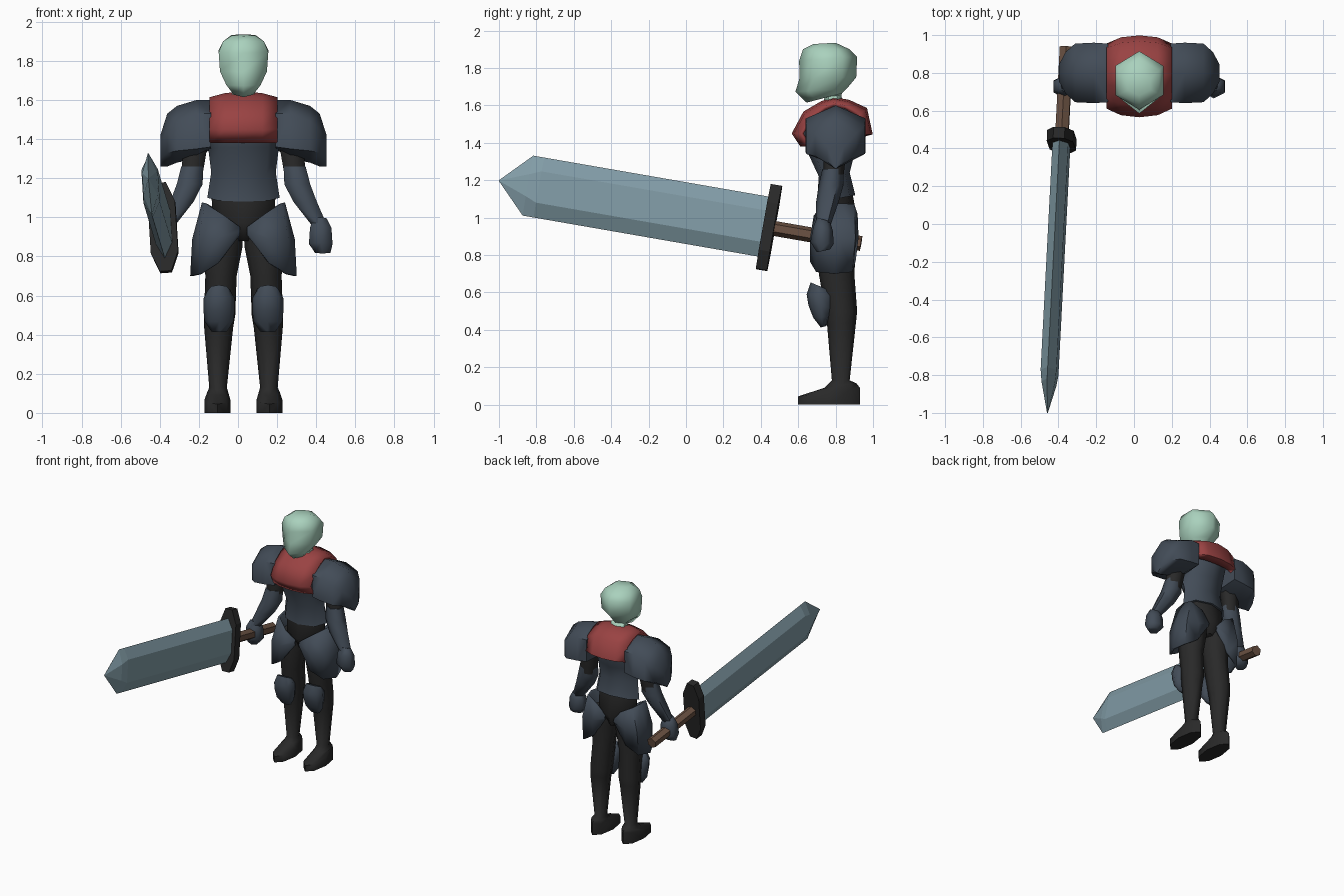
import bpy, bmesh, math
from mathutils import Vector, Matrix

if "Cube" in bpy.data.objects:
    bpy.data.objects.remove(bpy.data.objects["Cube"])

MID = 0.028  # centre line of the body (the sword shifts it off x = 0)


def material(name, rgb):
    m = bpy.data.materials.new(name)
    m.diffuse_color = (*rgb, 1)
    m.use_nodes = True
    m.node_tree.nodes["Principled BSDF"].inputs["Base Color"].default_value = m.diffuse_color
    return m


ARMOUR = material("slate armour", (0.055, 0.072, 0.096))
BLACK = material("black cloth", (0.022, 0.022, 0.022))
RED = material("red mantle", (0.32, 0.055, 0.055))
MINT = material("pale mint", (0.40, 0.64, 0.51))
STEEL = material("blue steel", (0.22, 0.33, 0.38))
BROWN = material("brown grip", (0.14, 0.08, 0.053))


def skin(name, rings, mat, closed=True, angle=65, thick=0):
    """Joins rows of points into a surface; closed rows get end caps."""
    bm = bmesh.new()
    rows = [[bm.verts.new(p) for p in r] for r in rings]
    n = len(rows[0])
    for a, b in zip(rows, rows[1:]):
        for i in range(n if closed else n - 1):
            j = (i + 1) % n
            bm.faces.new((a[i], a[j], b[j], b[i]))
    if closed:
        bm.faces.new(rows[0])
        bm.faces.new(rows[-1])
    bmesh.ops.remove_doubles(bm, verts=bm.verts, dist=0.0005)
    bmesh.ops.recalc_face_normals(bm, faces=bm.faces)
    mesh = bpy.data.meshes.new(name)
    bm.to_mesh(mesh)
    bm.free()
    ob = bpy.data.objects.new(name, mesh)
    bpy.context.collection.objects.link(ob)
    mesh.materials.append(mat)
    if thick:
        mod = ob.modifiers.new("thickness", "SOLIDIFY")
        mod.thickness = thick
        mod.offset = 0
    if angle:
        bpy.ops.object.select_all(action='DESELECT')
        ob.select_set(True)
        bpy.context.view_layer.objects.active = ob
        bpy.ops.object.shade_smooth_by_angle(angle=math.radians(angle))
    return ob


def loft(name, rows, mat, s=1, n=8, angle=65):
    """Rows: front y, front z, back y, back z, half width, centre x."""
    top = max(math.sin(2 * math.pi * i / n) for i in range(n))
    rings = []
    for fy, fz, by, bz, hw, cx in rows:
        ring = []
        for i in range(n):
            a = 2 * math.pi * i / n
            t = (1 - math.cos(a)) / 2
            x = cx + hw * math.sin(a) / top
            ring.append((MID + s * x, fy + (by - fy) * t, fz + (bz - fz) * t))
        rings.append(ring)
    return skin(name, rings, mat, angle=angle)


def limb(name, path, mat, s):
    """Path: x, y, z, radius."""
    return loft(name, [(y - r, z, y + r, z, r, x) for x, y, z, r in path], mat, s, 6)


# Head and neck
loft("head", [
    (.73, 1.56, .85, 1.56, .07, 0), (.74, 1.645, .83, 1.655, .055, 0),
    (.645, 1.615, .835, 1.665, .05, 0), (.585, 1.673, .86, 1.69, .088, 0),
    (.607, 1.745, .91, 1.75, .12, 0), (.605, 1.84, .915, 1.86, .127, 0),
    (.625, 1.90, .875, 1.90, .105, 0), (.68, 1.928, .80, 1.935, .06, 0)], MINT, n=6)

# Breastplate and pelvis
loft("breastplate", [
    (.70, 1.08, .905, 1.12, .185, 0), (.71, 1.22, .875, 1.24, .165, 0),
    (.645, 1.36, .90, 1.34, .18, 0), (.615, 1.45, .95, 1.46, .18, 0),
    (.66, 1.56, .93, 1.56, .165, 0), (.72, 1.61, .88, 1.61, .08, 0)], ARMOUR)
loft("pelvis", [
    (.73, .88, .89, .88, .05, 0), (.69, .97, .92, .97, .155, 0),
    (.71, 1.13, .89, 1.13, .165, 0)], BLACK)

# Mantle: a strip laid over the chest, neck and back
PROFILE = [(.62, 1.385), (.575, 1.45), (.635, 1.56), (.73, 1.615), (.79, 1.635),
           (.87, 1.62), (.96, 1.58), (.99, 1.45), (.94, 1.44)]
mantle = []
for x, pull, drop in ((-.17, .79, .03), (-.095, .95, .01), (0, 1, 0),
                      (.095, .95, .01), (.17, .79, .03)):
    mantle.append([(MID + x, .79 + (y - .79) * pull, z - (drop if z > 1.5 else 0))
                   for y, z in PROFILE])
skin("mantle", mantle, RED, closed=False, thick=.02)

for s, side in ((1, "left"), (-1, "right")):
    # Leg with boot
    loft(side + "_leg", [
        (.60, 0, .93, 0, .066, .133), (.60, .045, .93, .09, .066, .133),
        (.74, .09, .91, .115, .055, .132), (.78, .13, .875, .13, .045, .13),
        (.755, .42, .91, .45, .074, .127), (.745, .50, .915, .50, .08, .122),
        (.71, .70, .90, .70, .08, .115), (.70, .85, .91, .85, .10, .105),
        (.70, .98, .91, .98, .09, .09)], BLACK, s)
    # Knee guard
    loft(side + "_knee_guard", [
        (.666, .654, .77, .61, .055, .125), (.645, .59, .79, .58, .08, .125),
        (.655, .53, .79, .52, .08, .125), (.68, .466, .77, .47, .074, .125),
        (.72, .413, .75, .42, .04, .125)], ARMOUR, s)
    # Hip guard: a leaf-shaped shell wrapped round the thigh
    cols = []
    for xt, yt, zt, xb, yb, zb in (
            (.02, .70, .95, .02, .70, .91), (.10, .69, 1.01, .13, .67, .765),
            (.19, .74, 1.07, .22, .70, .71), (.205, .83, 1.075, .265, .79, .70),
            (.19, .895, 1.07, .235, .885, .71), (.10, .91, 1.02, .14, .90, .77),
            (.04, .90, .95, .04, .90, .92)):
        bulge = .02 if xt > .05 else 0
        mid = ((xt + xb) / 2 + bulge, (yt + yb) / 2 + (.01 if yt > .8 else -.01),
               (zt + zb) / 2)
        cols.append([(MID + s * x, y, z) for x, y, z in
                     ((xt, yt, zt), mid, (xb, yb, zb))])
    skin(side + "_hip_guard", cols, ARMOUR, closed=False, thick=.015)
    # Shoulder guard: arched sections from the chest outwards
    rings = []
    for x, hy, zb, zs, zt, low in ((.165, .155, 1.36, 1.53, 1.60, 1.35),
                                   (.24, .16, 1.35, 1.53, 1.60, 1.30),
                                   (.34, .155, 1.34, 1.49, 1.57, 1.28),
                                   (.39, .11, 1.33, 1.45, 1.53, 1.26),
                                   (.425, .045, 1.30, 1.38, 1.42, 1.26)):
        rings.append([(MID + s * x, .80 + dy * hy, z) for dy, z in
                      ((-1, zb), (-1, zs), (0, zt), (1, zs), (1, zb), (0, low))])
    skin(side + "_shoulder_guard", rings, ARMOUR)
    # Arm, gauntlet and fist
    limb(side + "_upper_arm", [(.235, .80, 1.45, .06), (.25, .795, 1.33, .06),
                               (.268, .785, 1.18, .052)], BLACK, s)
    limb(side + "_gauntlet", [(.262, .785, 1.26, .056), (.275, .775, 1.17, .066),
                              (.315, .755, 1.08, .06), (.385, .735, .965, .04)],
         ARMOUR, s)
    loft(side + "_fist", [
        (.70, .815, .77, .83, .04, .405), (.665, .87, .79, .86, .06, .395),
        (.68, .95, .785, .93, .055, .395), (.70, 1.0, .77, .98, .035, .39)],
        ARMOUR, s, 6)

# Sword frame: u towards the tip, v across the blade, w through it
u = Vector((-.066, -1.265, .22)).normalized()
v = (Vector((0, 0, 1)) - u * u.z).normalized()
v = Matrix.Rotation(math.radians(4), 3, u) @ v
w = u.cross(v)
if v.x > 0:
    v.x, w = v.x, w
HILT = Vector((-.383, .444, .947))


def sword_part(name, sections, mat):
    """Sections: distance along u, then (v, w) points."""
    return skin(name, [[HILT + u * d + v * a + w * b for a, b in pts]
                       for d, pts in sections], mat, angle=0)


def hexagon(edge, flat, t):
    return [(edge, 0), (flat, t), (-flat, t), (-edge, 0), (-flat, -t), (flat, -t)]


# Blade with bevelled edges and a pointed end
sword_part("blade", [(.02, hexagon(.163, .085, .042)), (1.25, hexagon(.163, .085, .042)),
                     (1.31, hexagon(.163, .06, .036)), (1.468, hexagon(.002, .001, .002))],
           STEEL)
# Cross guard, widest in the middle
guard = [(.23, .03), (.13, .07), (-.13, .07), (-.23, .03),
         (-.23, -.03), (-.13, -.07), (.13, -.07), (.23, -.03)]
sword_part("cross_guard", [(-.03, guard), (.03, guard)], BLACK)
# Grip
grip = [(.04 * math.cos(k * math.pi / 3), .04 * math.sin(k * math.pi / 3)) for k in range(6)]
sword_part("grip", [(-.50, grip), (0, grip)], BROWN)
